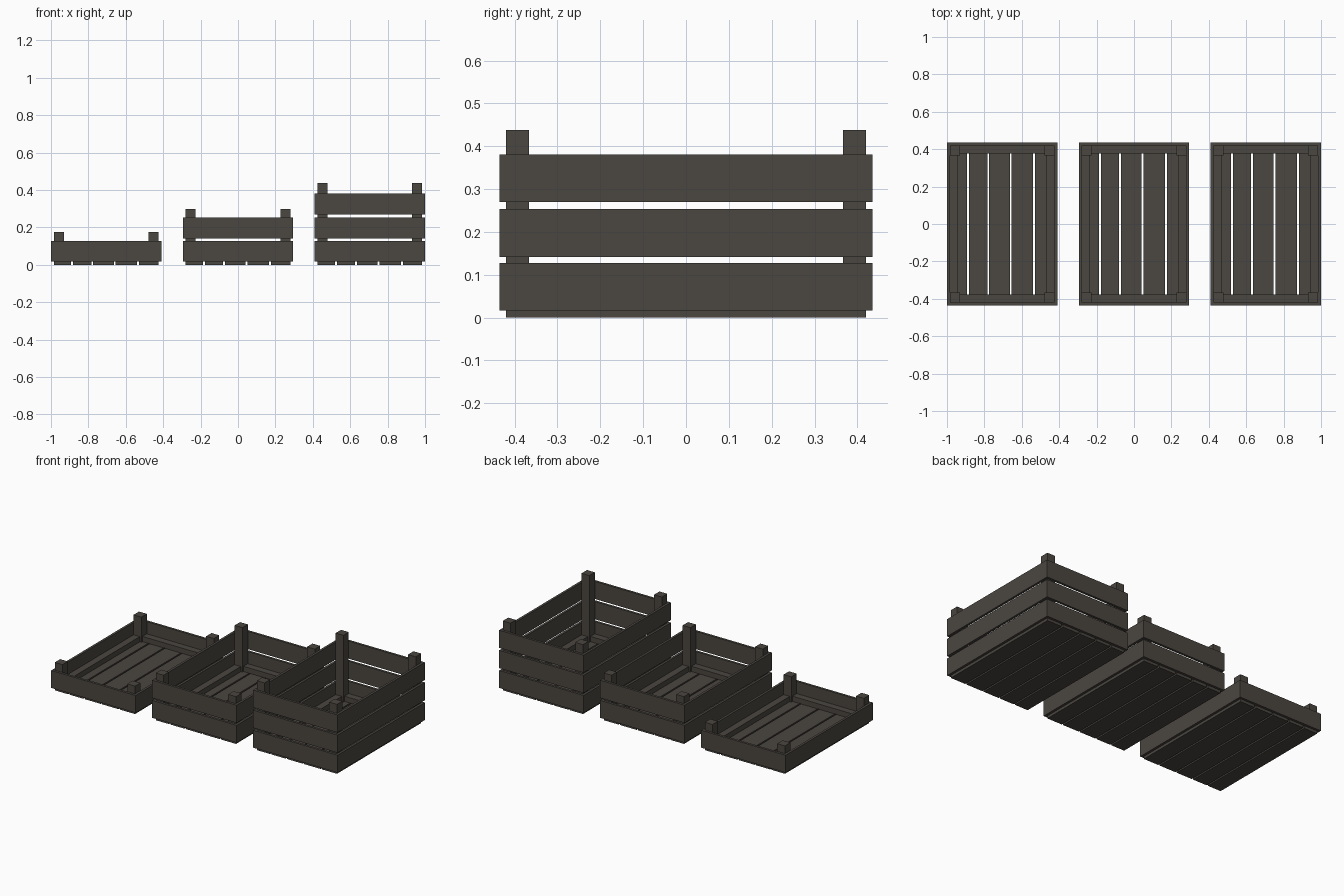
import bpy, bmesh

if "Cube" in bpy.data.objects:
    bpy.data.objects.remove(bpy.data.objects["Cube"])

wood = bpy.data.materials.new("dark weathered wood")
wood.diffuse_color = (0.07, 0.062, 0.053, 1)
wood.use_nodes = True
wood.node_tree.nodes["Principled BSDF"].inputs["Base Color"].default_value = wood.diffuse_color


def part(name, boxes):
    """One object made of boxes given as (x0, x1, y0, y1, z0, z1)."""
    bm = bmesh.new()
    for x0, x1, y0, y1, z0, z1 in boxes:
        vs = bmesh.ops.create_cube(bm, size=1)["verts"]
        for v in vs:
            v.co.x = x1 if v.co.x > 0 else x0
            v.co.y = y1 if v.co.y > 0 else y0
            v.co.z = z1 if v.co.z > 0 else z0
    me = bpy.data.meshes.new(name)
    bm.to_mesh(me)
    bm.free()
    me.materials.append(wood)
    ob = bpy.data.objects.new(name, me)
    bpy.context.collection.objects.link(ob)


def span(s, a, b):
    """Interval a..b, mirrored when s is -1."""
    return (a, b) if s > 0 else (-b, -a)


HX, HY = 0.28, 0.42         # inner faces of the walls
T = 0.015                   # board thickness
POST, LEDGE = 0.054, 0.043
FLOOR = 0.017
ROWS = [(0.017, 0.127), (0.142, 0.254), (0.27, 0.381)]
GAPS = [-0.182, -0.074, 0.046, 0.171]


def crate(label, cx, rows, top):
    # floor slats of slightly different widths
    edges = [-HX - 0.005] + GAPS + [HX + 0.005]
    part(label + "_floor_slats", [
        (cx + a + 0.005, cx + b - 0.005, -HY, HY, 0, FLOOR)
        for a, b in zip(edges, edges[1:])])
    # corner posts
    posts = []
    for sx in (-1, 1):
        for sy in (-1, 1):
            x, y = span(sx, HX - POST, HX), span(sy, HY - POST, HY)
            posts.append((cx + x[0], cx + x[1], *y, FLOOR, top))
    part(label + "_corner_posts", posts)
    # wall boards and the battens running round the floor
    sides, ends, battens = [], [], []
    for s in (-1, 1):
        x, y = span(s, HX, HX + T), span(s, HY, HY + T)
        for z in ROWS[:rows]:
            sides.append((cx + x[0], cx + x[1], -HY - T, HY + T, *z))
            ends.append((cx - HX, cx + HX, *y, *z))
        x, y = span(s, HX - LEDGE, HX), span(s, HY - LEDGE, HY)
        battens.append((cx + x[0], cx + x[1], POST - HY, HY - POST, FLOOR, 0.05))
        battens.append((cx + POST - HX, cx + HX - POST, *y, FLOOR, 0.05))
    part(label + "_side_boards", sides)
    part(label + "_end_boards", ends)
    part(label + "_floor_battens", battens)


crate("low_crate", -0.705, 1, 0.176)
crate("medium_crate", 0, 2, 0.298)
crate("tall_crate", 0.705, 3, 0.438)
